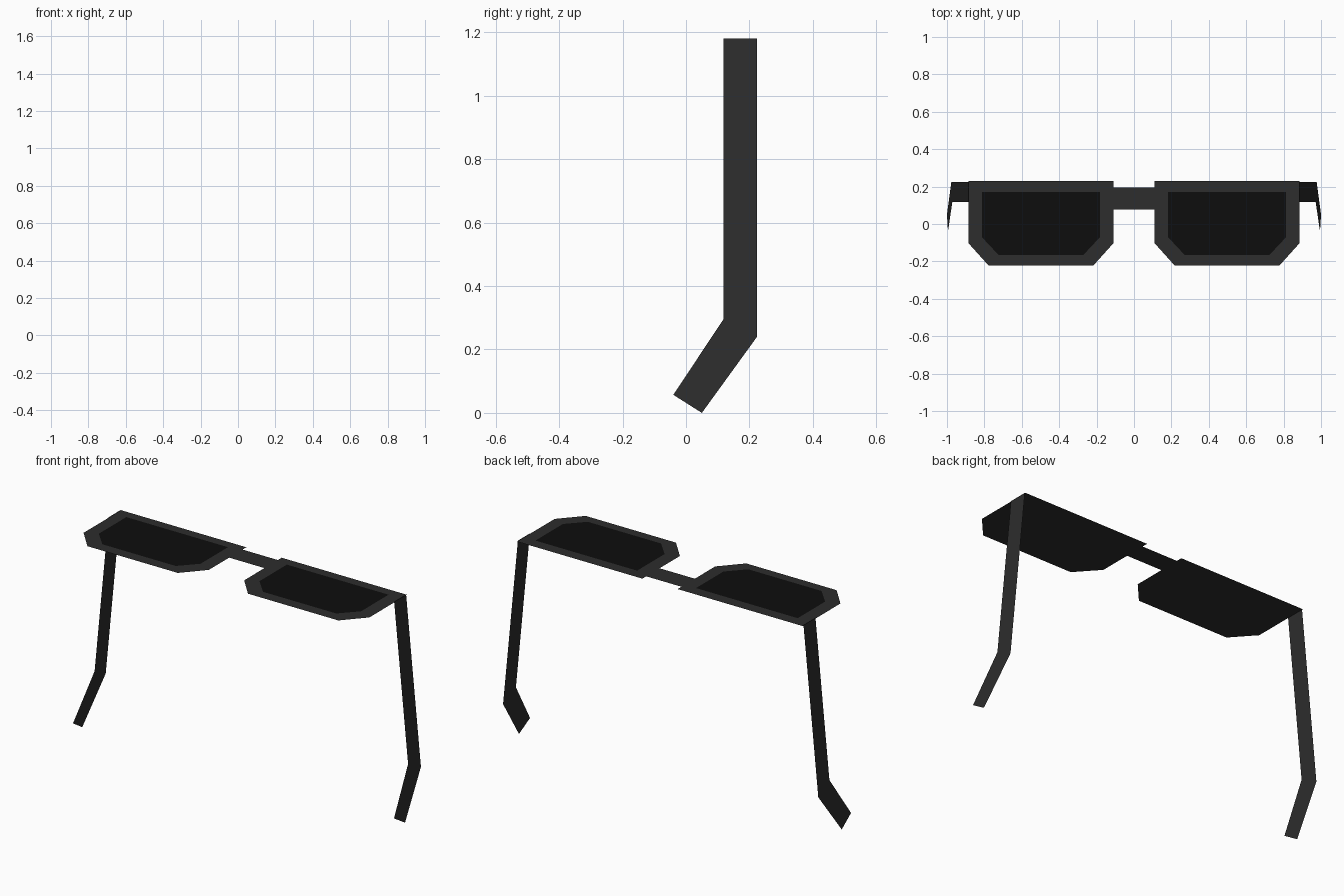
import bpy, bmesh

if "Cube" in bpy.data.objects:
    bpy.data.objects.remove(bpy.data.objects["Cube"])

H = 1.18          # height of the front plates
SPACING = 0.995   # distance between the two eyepieces


def material(name, value):
    mat = bpy.data.materials.new(name)
    mat.diffuse_color = (value, value, value, 1)
    mat.use_nodes = True
    mat.node_tree.nodes["Principled BSDF"].inputs["Base Color"].default_value = mat.diffuse_color
    return mat


frame_mat = material("frame_black", 0.026)
lens_mat = material("lens_black", 0.004)


def sheet(name, points, mat):
    """Single flat face from an outline."""
    bm = bmesh.new()
    bm.faces.new([bm.verts.new(p) for p in points])
    mesh = bpy.data.meshes.new(name)
    bm.to_mesh(mesh)
    bm.free()
    mesh.materials.append(mat)
    obj = bpy.data.objects.new(name, mesh)
    bpy.context.collection.objects.link(obj)
    return obj


def eye_shape(cx, half, top, bottom, cut_x, cut_y, z):
    """Rectangle with two clipped lower corners, facing up."""
    return [(cx - half, top, z), (cx - half, bottom + cut_y, z),
            (cx - half + cut_x, bottom, z), (cx + half - cut_x, bottom, z),
            (cx + half, bottom + cut_y, z), (cx + half, top, z)]


# Solid rim plates with the dark lenses laid just on top
for side, s in (("left", -1), ("right", 1)):
    cx = s * SPACING / 2
    sheet(side + "_rim", eye_shape(cx, 0.388, 0.23, -0.222, 0.108, 0.12, H - 0.003), frame_mat)
    sheet(side + "_lens", eye_shape(cx, 0.315, 0.172, -0.165, 0.088, 0.094, H), lens_mat)

# Bridge between the rims
z = H - 0.003
sheet("bridge", [(-0.11, 0.078, z), (0.11, 0.078, z),
                 (0.11, 0.196, z), (-0.11, 0.196, z)], frame_mat)

# Bent temple arms, splaying outward towards the tips
profile = [(0.118, H), (0.118, 0.295), (-0.04, 0.057),
           (0.05, 0.0), (0.224, 0.24), (0.224, H)]
for side, s in (("left", -1), ("right", 1)):
    pts = [(s * (0.885 + (H - z) * 0.0975), y, z) for y, z in profile]
    sheet(side + "_temple", pts if s > 0 else pts[::-1], frame_mat)

# Make the arm faces point outward
for obj in bpy.data.objects:
    if obj.name.endswith("_temple"):
        poly = obj.data.polygons[0]
        if poly.normal.x * poly.center.x < 0:
            obj.data.flip_normals()
